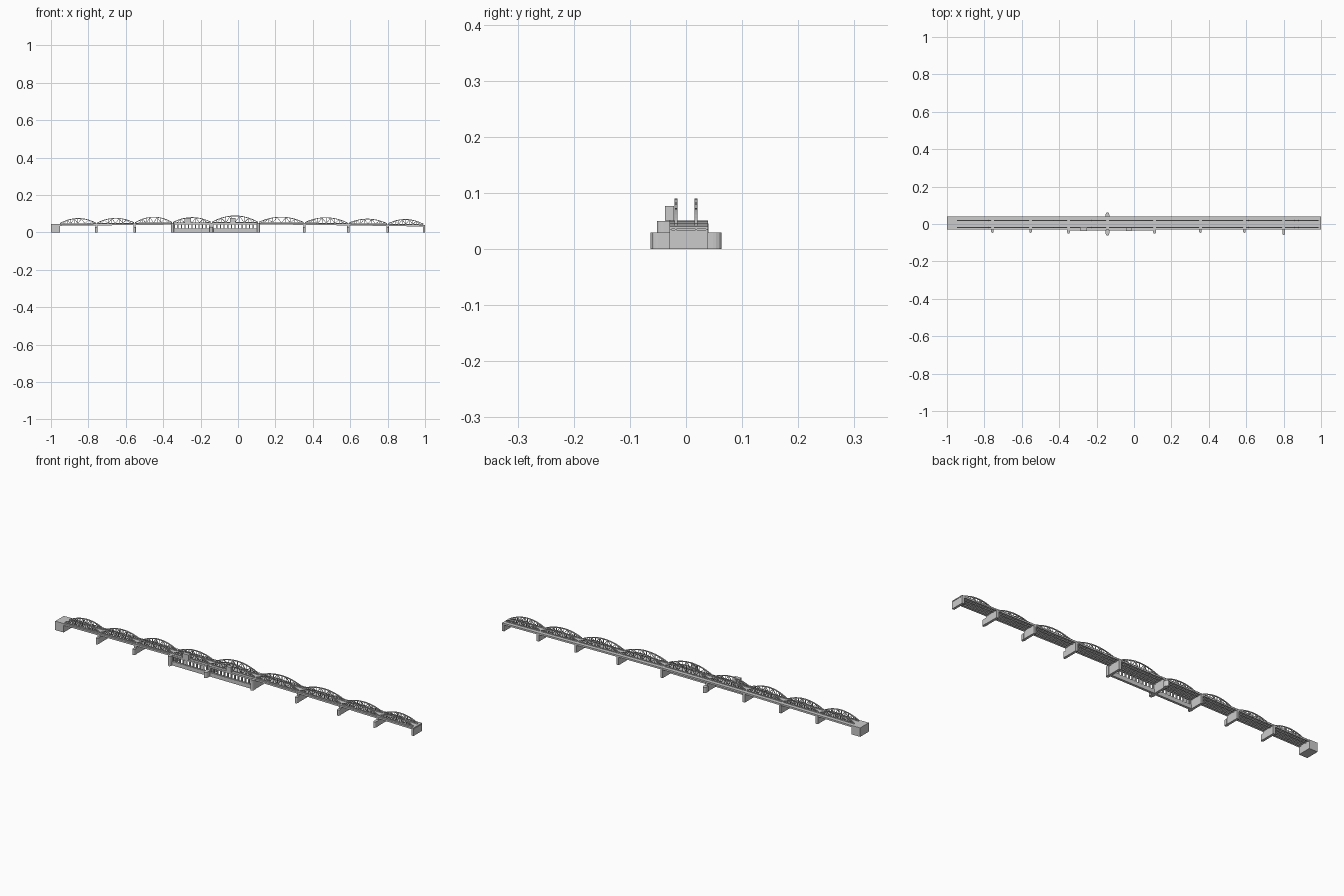
import bpy, bmesh, math
from mathutils import Vector

if "Cube" in bpy.data.objects:
    bpy.data.objects.remove(bpy.data.objects["Cube"])

PIERS = [-0.955, -0.757, -0.553, -0.35, -0.142, 0.11, 0.355, 0.59, 0.80, 0.994]
DECK_Z = [0.044, 0.046, 0.048, 0.050, 0.051, 0.051, 0.049, 0.046, 0.043, 0.040]
TOPS = [0.076, 0.077, 0.083, 0.081, 0.090, 0.083, 0.080, 0.073, 0.071]
Y0, Y1 = -0.029, 0.039          # deck edges
TRUSS_Y = (-0.018, 0.018)


def finish(name, bm):
    bmesh.ops.recalc_face_normals(bm, faces=bm.faces)
    me = bpy.data.meshes.new(name)
    bm.to_mesh(me)
    bm.free()
    ob = bpy.data.objects.new(name, me)
    bpy.context.collection.objects.link(ob)
    return ob


def hull8(bm, pts):
    v = [bm.verts.new(p) for p in pts]
    for f in ((0, 1, 2, 3), (4, 5, 6, 7), (0, 1, 5, 4), (1, 2, 6, 5), (2, 3, 7, 6), (3, 0, 4, 7)):
        bm.faces.new([v[i] for i in f])


def box(bm, x0, x1, y0, y1, z0, z1):
    hull8(bm, [(x, y, z) for z in (z0, z1) for x, y in ((x0, y0), (x1, y0), (x1, y1), (x0, y1))])


def bar(bm, a, b, w, d):
    """Beam in an x-z plane from a to b; w is in-plane thickness, d is depth in y."""
    a, b = Vector(a), Vector(b)
    t = (b - a).normalized()
    n = Vector((-t.z, 0, t.x)) * w / 2
    s = Vector((0, d / 2, 0))
    hull8(bm, [p + q for p in (a, b) for q in (n + s, n - s, -n - s, -n + s)])


def prism(bm, plan, z0, z1):
    lo = [bm.verts.new((x, y, z0)) for x, y in plan]
    hi = [bm.verts.new((x, y, z1)) for x, y in plan]
    bm.faces.new(lo)
    bm.faces.new(hi)
    for i in range(len(plan)):
        j = (i + 1) % len(plan)
        bm.faces.new((lo[i], lo[j], hi[j], hi[i]))


def nose(bm, x, y_in, y_tip, r, z1):
    """Rounded cutwater from y_in out to y_tip."""
    s = 1 if y_tip > y_in else -1
    yc = y_tip - s * r * 1.5
    plan = [(x + r, y_in)]
    plan += [(x + r * math.cos(math.pi * k / 8), yc + s * 1.5 * r * math.sin(math.pi * k / 8)) for k in range(9)]
    plan += [(x - r, y_in)]
    prism(bm, plan, 0, z1)


# abutment
bm = bmesh.new()
box(bm, -1, -0.953, Y0, Y1 + 0.001, 0, 0.045)
finish("abutment", bm)

# piers with cutwaters
for i, x in enumerate(PIERS[1:], 1):
    bm = bmesh.new()
    box(bm, x - 0.006, x + 0.006, Y0, Y1, 0, DECK_Z[i] - 0.006)
    if i == 4:
        nose(bm, x, Y0, -0.063, 0.010, 0.029)
        nose(bm, x, Y1, 0.063, 0.010, 0.029)
    elif i == 8:
        nose(bm, x, Y0, -0.060, 0.007, 0.029)
    elif i in (3, 5):
        nose(bm, x, Y0, -0.052, 0.008, 0.050)
    elif i != 9:
        nose(bm, x, Y0, -0.048, 0.007, 0.029)
    finish("pier_%d" % i, bm)

# deck slab and cross girders below
deck, girders = bmesh.new(), bmesh.new()
for i in range(9):
    xa, xb, za, zb = PIERS[i], PIERS[i + 1], DECK_Z[i], DECK_Z[i + 1]
    if i == 8:
        xb = 1.0
    ym = (Y0 + Y1) / 2
    bar(deck, (xa, ym, za - 0.002), (xb, ym, zb - 0.002), 0.004, Y1 - Y0)
    for y in TRUSS_Y + (Y0 + 0.002, Y1 - 0.002):
        bar(girders, (xa, y, za - 0.006), (xb, y, zb - 0.006), 0.006, 0.003)
    for k in range(1, 12):
        t = k / 12
        x, z = xa + (xb - xa) * t, za + (zb - za) * t
        box(girders, x - 0.001, x + 0.001, Y0 + 0.002, Y1 - 0.002, z - 0.008, z - 0.003)
finish("deck", deck)
finish("floor_girders", girders)

# bowstring trusses
N = 10
for i in range(9):
    bm = bmesh.new()
    xa, xb = PIERS[i] + 0.004, PIERS[i + 1] - 0.004
    za, zb = DECK_Z[i], DECK_Z[i + 1]
    rise = TOPS[i] - (za + zb) / 2 - 0.006
    for y in TRUSS_Y:
        low, top = [], []
        for k in range(N + 1):
            t = k / N
            x, z = xa + (xb - xa) * t, za + (zb - za) * t
            low.append((x, y, z + 0.001))
            top.append((x, y, z + 0.004 + rise * (1 - (2 * t - 1) ** 2)))
        for k in range(N):
            bar(bm, low[k], low[k + 1], 0.004, 0.004)
            bar(bm, top[k], top[k + 1], 0.004, 0.005)
            if 0 < k < N - 1:
                a, b = (low[k], top[k + 1]) if k % 2 else (top[k], low[k + 1])
                bar(bm, a, b, 0.0025, 0.003)
        for k in range(N + 1):
            bar(bm, low[k], top[k], 0.002, 0.003)
    finish("truss_span_%d" % (i + 1), bm)

# weir under two spans: sill, posts and top beam
bm = bmesh.new()
for xa, xb in ((-0.344, -0.148), (-0.136, 0.104)):
    box(bm, xa, xb, -0.036, -0.024, 0, 0.020)
    box(bm, xa, xb, -0.035, -0.027, 0.044, 0.052)
    n = round((xb - xa) / 0.02)
    for k in range(n + 1):
        x = xa + 0.003 + (xb - xa - 0.006) * k / n
        box(bm, x - 0.003, x + 0.003, -0.034, -0.027, 0.018, 0.046)
finish("weir_frame", bm)

# winch cabins on the weir
for n, (xa, xb) in enumerate(((-0.285, -0.250), (-0.042, -0.014))):
    bm = bmesh.new()
    box(bm, xa, xb, -0.037, -0.021, 0.049, 0.077)
    finish("winch_cabin_%d" % (n + 1), bm)
